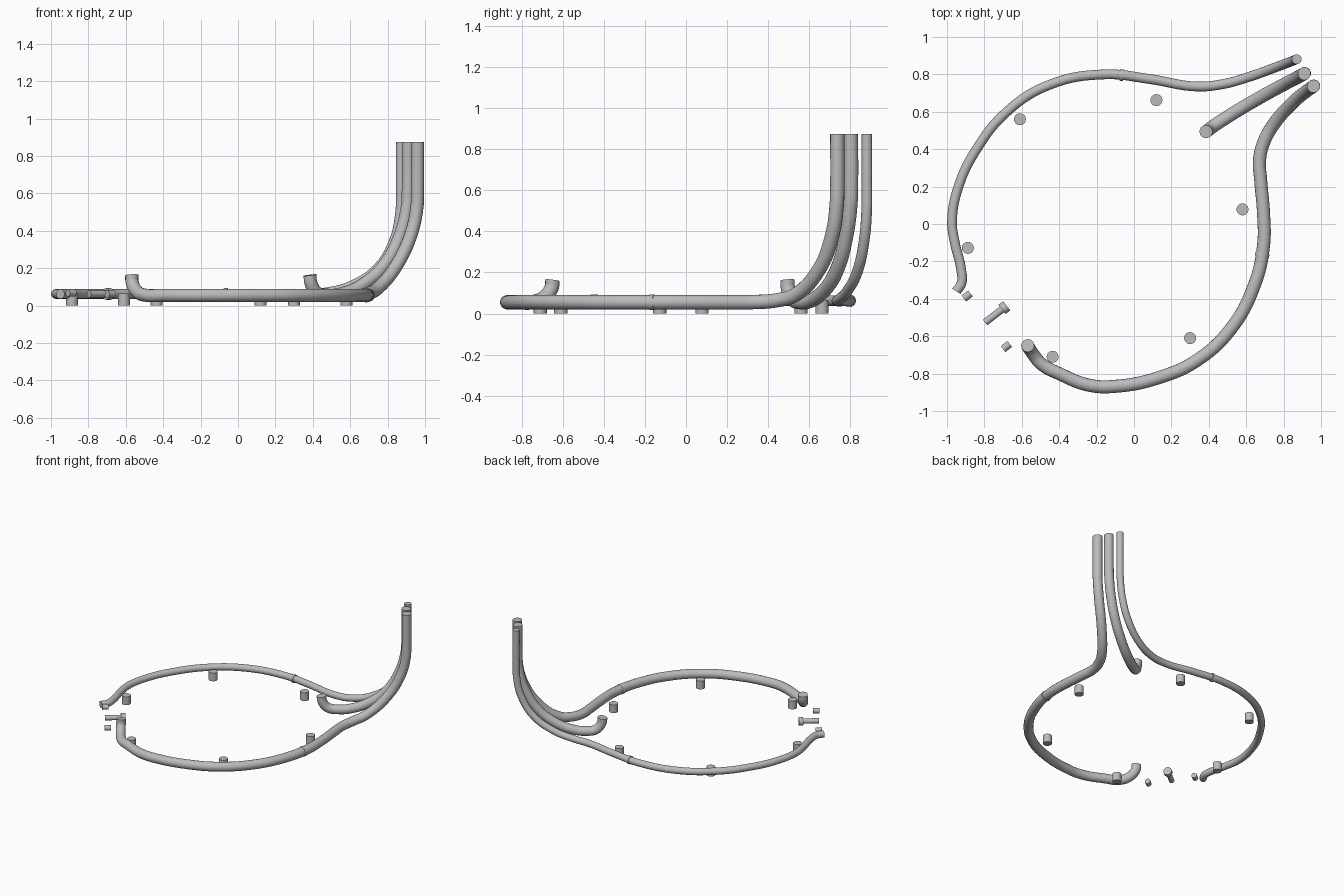
import bpy
from mathutils import Vector

cube = bpy.data.objects.get("Cube")
if cube:
    bpy.data.objects.remove(cube, do_unlink=True)

grey = bpy.data.materials.new("pipe_grey")
grey.use_nodes = True
grey.diffuse_color = (0.5, 0.5, 0.5, 1)
grey.node_tree.nodes["Principled BSDF"].inputs["Base Color"].default_value = (0.5, 0.5, 0.5, 1)


def finish(obj, name):
    obj.name = name
    obj.data.materials.clear()
    obj.data.materials.append(grey)
    bpy.ops.object.select_all(action='DESELECT')
    obj.select_set(True)
    bpy.context.view_layer.objects.active = obj
    bpy.ops.object.shade_smooth_by_angle()
    return obj


def pipe(name, points, radius):
    """Round capped tube through the given points."""
    curve = bpy.data.curves.new(name, 'CURVE')
    curve.dimensions = '3D'
    curve.bevel_depth = radius
    curve.bevel_resolution = 6
    curve.resolution_u = 8
    curve.use_fill_caps = True
    spline = curve.splines.new('BEZIER')
    spline.bezier_points.add(len(points) - 1)
    for knot, p in zip(spline.bezier_points, points):
        knot.co = p
        knot.handle_left_type = knot.handle_right_type = 'AUTO'
    obj = bpy.data.objects.new(name, curve)
    bpy.context.collection.objects.link(obj)
    bpy.ops.object.select_all(action='DESELECT')
    obj.select_set(True)
    bpy.context.view_layer.objects.active = obj
    bpy.ops.object.convert(target='MESH')
    return finish(bpy.context.view_layer.objects.active, name)


def rod(name, start, end, radius):
    """Straight cylinder between two points."""
    a, b = Vector(start), Vector(end)
    bpy.ops.mesh.primitive_cylinder_add(vertices=20, radius=radius, depth=(b - a).length,
                                        location=(a + b) / 2)
    obj = bpy.context.object
    obj.rotation_euler = (b - a).to_track_quat('Z', 'Y').to_euler()
    return finish(obj, name)


def at_height(points, z):
    return [(x, y, z) for x, y in points]


TOP = 0.875

# Thin pipe: flat half loop, then a sweep upward
thin_loop = at_height([(-0.95, -0.36), (-0.922, -0.315), (-0.925, -0.24), (-0.96, -0.09),
                       (-0.973, 0.015), (-0.94, 0.195), (-0.85, 0.387), (-0.68, 0.60),
                       (-0.45, 0.745), (-0.157, 0.80), (0.084, 0.775)], 0.062)
thin_rise = [(0.335, 0.735, 0.062), (0.47, 0.747, 0.07), (0.61, 0.785, 0.108),
             (0.75, 0.835, 0.205), (0.835, 0.867, 0.35), (0.867, 0.88, 0.5),
             (0.87, 0.881, 0.6), (0.87, 0.881, TOP)]
pipe("thin_loop_pipe", thin_loop + thin_rise, 0.026)

# Thick pipe: short riser, flat half loop, then a sweep upward
thick_start = [(-0.568, -0.65, 0.163), (-0.566, -0.655, 0.125), (-0.54, -0.695, 0.075)]
thick_loop = at_height([(-0.493, -0.75), (-0.40, -0.80), (-0.24, -0.862), (-0.10, -0.868),
                        (0.137, -0.82), (0.335, -0.73), (0.52, -0.558), (0.645, -0.323),
                        (0.693, -0.11), (0.693, 0.05), (0.677, 0.238)], 0.055)
thick_rise = [(0.671, 0.34, 0.056), (0.695, 0.44, 0.064), (0.745, 0.53, 0.09),
              (0.845, 0.645, 0.21), (0.925, 0.712, 0.38), (0.957, 0.734, 0.53),
              (0.96, 0.737, 0.62), (0.96, 0.737, TOP)]
pipe("thick_loop_pipe", thick_start + thick_loop + thick_rise, 0.035)

# Middle pipe: short upturned mouth, then a sweep upward
pipe("middle_pipe", [(0.385, 0.494, 0.163), (0.39, 0.497, 0.12), (0.42, 0.52, 0.07),
                     (0.48, 0.56, 0.055), (0.56, 0.61, 0.064), (0.68, 0.68, 0.12),
                     (0.79, 0.74, 0.225), (0.865, 0.779, 0.37), (0.905, 0.801, 0.53),
                     (0.91, 0.804, 0.62), (0.91, 0.804, TOP)], 0.035)

# Round feet around the loop
feet = [(-0.61, 0.56), (0.12, 0.662), (-0.888, -0.128),
        (0.58, 0.078), (0.30, -0.61), (-0.435, -0.71)]
for i, (x, y) in enumerate(feet):
    rod(f"foot_{i + 1}", (x, y, 0), (x, y, 0.065), 0.032)

# Small joint collars on the loop pipes
rod("thin_pipe_collar", (-0.075, 0.797, 0.062), (-0.055, 0.795, 0.062), 0.031)
rod("thick_pipe_collar", (0.683, -0.175, 0.055), (0.688, -0.155, 0.055), 0.038)

# Loose coupling parts in the gap, all along one axis
axis = Vector((0.8, 0.62, 0)).normalized()


def coupling(name, centre, length, radius):
    c = Vector(centre)
    rod(name, c - axis * length / 2, c + axis * length / 2, radius)


coupling("upper_plug", (-0.892, -0.385, 0.068), 0.045, 0.02)
coupling("lower_plug", (-0.682, -0.655, 0.062), 0.045, 0.02)
coupling("bolt_shaft", (-0.745, -0.487, 0.062), 0.13, 0.019)
coupling("bolt_head", (-0.693, -0.447, 0.062), 0.032, 0.031)
